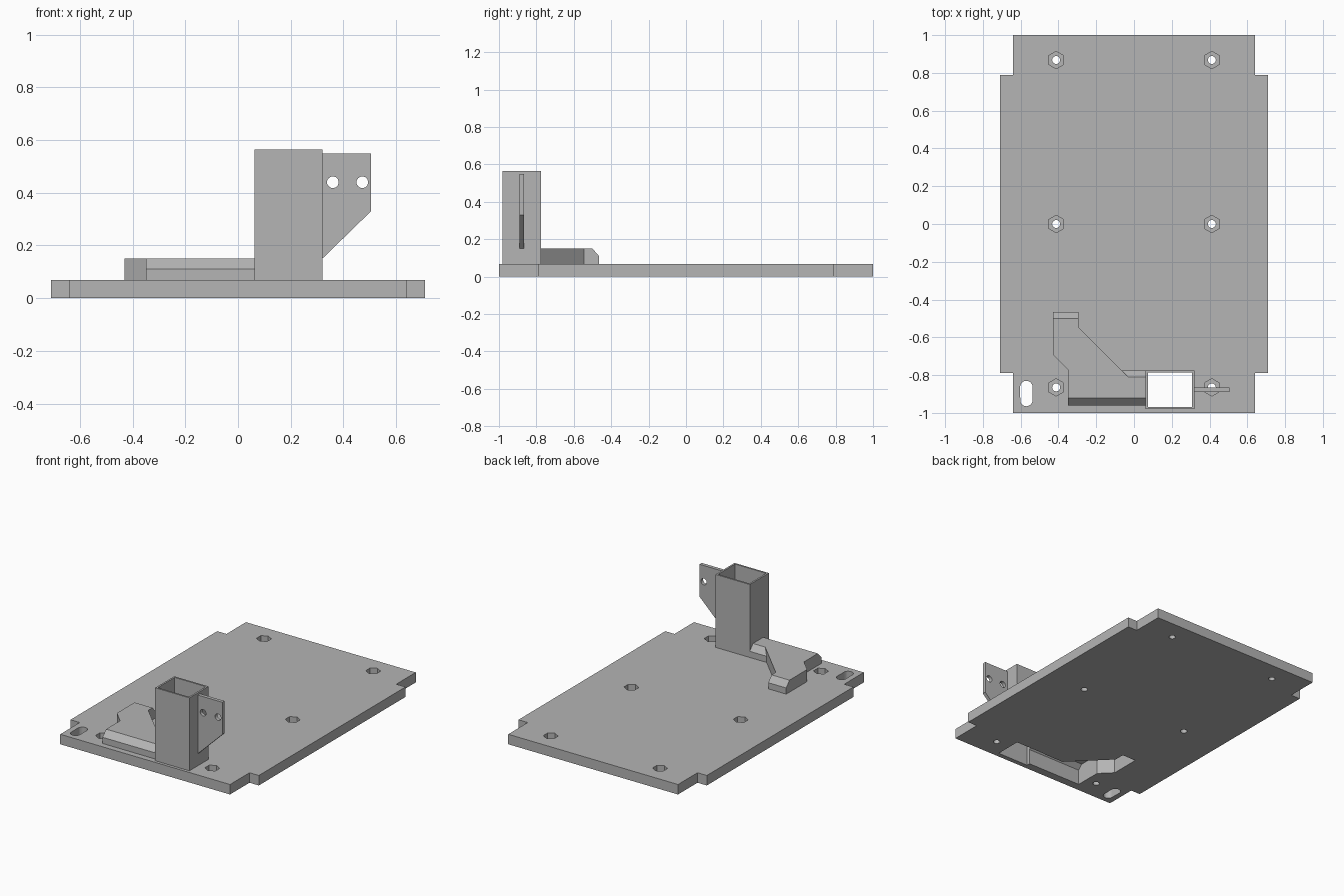
import bpy, bmesh
from math import cos, sin, pi
from mathutils import Vector

if "Cube" in bpy.data.objects:
    bpy.data.objects.remove(bpy.data.objects["Cube"], do_unlink=True)

grey = bpy.data.materials.new("plain_grey")
grey.use_nodes = True
grey.diffuse_color = (0.46, 0.46, 0.46, 1)
grey.node_tree.nodes["Principled BSDF"].inputs["Base Color"].default_value = grey.diffuse_color

PLACE = {"x": lambda a, b, h: (h, a, b),
         "y": lambda a, b, h: (a, h, b),
         "z": lambda a, b, h: (a, b, h)}


def prism(name, outline, axis, lo, hi):
    """Extrude a flat outline along an axis from lo to hi."""
    bm = bmesh.new()
    face = bm.faces.new([bm.verts.new(PLACE[axis](a, b, lo)) for a, b in outline])
    ext = bmesh.ops.extrude_face_region(bm, geom=[face])
    moved = [v for v in ext["geom"] if isinstance(v, bmesh.types.BMVert)]
    bmesh.ops.translate(bm, verts=moved, vec=Vector(PLACE[axis](0, 0, hi - lo)))
    bmesh.ops.recalc_face_normals(bm, faces=bm.faces)
    mesh = bpy.data.meshes.new(name)
    bm.to_mesh(mesh)
    bm.free()
    mesh.materials.append(grey)
    obj = bpy.data.objects.new(name, mesh)
    bpy.context.collection.objects.link(obj)
    return obj


def ring(cx, cy, r, sides, start=0.0):
    return [(cx + r * cos(start + 2 * pi * i / sides),
             cy + r * sin(start + 2 * pi * i / sides)) for i in range(sides)]


def rect(x0, x1, y0, y1):
    return [(x0, y0), (x1, y0), (x1, y1), (x0, y1)]


def combine(obj, others, operation):
    for other in others:
        mod = obj.modifiers.new("bool", "BOOLEAN")
        mod.operation, mod.solver, mod.object = operation, "EXACT", other
        bpy.context.view_layer.objects.active = obj
        bpy.ops.object.modifier_apply(modifier=mod.name)


def duct_parts(name, t, z0, x_end):
    """Run, diagonal and end of the duct, shrunk by wall thickness t."""
    k = 0.41 * t
    low, top = 0.11 - k, 0.15 - t
    run = [(-.96 + t, z0), (-.96 + t, low), (-.92 + k, top),
           (-.81 - k, top), (-.775 - t, low), (-.775 - t, z0)]
    bend = [(-.43 + t, -.52), (-.43 + t, -.69 + k), (-.35 + t, -.77 + k),
            (-.35 + t, -.85), (.01 - 1.41 * t, -.85),
            (-.295 - t, -.545 - k), (-.295 - t, -.52)]
    end = [(-.6, z0), (-.465 - t, z0), (-.465 - t, low), (-.5 - k, top), (-.6, top)]
    return [prism(name, run, "x", -.35 + t, x_end),
            prism(name + "_bend", bend, "z", z0, top),
            prism(name + "_end", end, "x", -.43 + t, -.295 - t)]


# Base plate with notched corners
quarter = [(.71, .79), (.64, .79), (.64, 1)]
outline = (quarter + [(-x, y) for x, y in reversed(quarter)]
           + [(-x, -y) for x, y in quarter] + [(x, -y) for x, y in reversed(quarter)])
plate = prism("base_plate", outline, "z", 0, .068)

# Duct and square tower
duct, bend, end = duct_parts("duct", 0, .06, .067)
combine(duct, [bend, end], "UNION")
tower = prism("tower", rect(.062, .32, -.98, -.775), "z", .06, .565)

# Bolt fin on the tower
fin = prism("bolt_fin", [(.315, .145), (.505, .33), (.505, .55), (.315, .55)], "y", -.89, -.866)

# Cutters: duct hollow, tower well, bolt holes, nut pockets and slot
cavity = duct_parts("duct_hollow", .016, -.05, .1)
well = prism("tower_well", rect(.074, .308, -.968, -.787), "z", -.1, .7)
bolts, nuts = [], []
for x in (-.412, .412):
    for y in (-.865, 0, .868):
        bolts.append(prism("bolt_hole", ring(x, y, .021, 24), "z", -.05, .1))
        nuts.append(prism("nut_pocket", ring(x, y, .046, 6, pi / 2), "z", .03, .1))
slot_arc = ring(0, 0, .033, 24)
slot_outline = [(-.57 + x, (-.863 if i <= 12 else -.932) + y) for i, (x, y) in enumerate(slot_arc)]
slot = prism("slot", slot_outline, "z", -.05, .1)
fin_holes = [prism("fin_hole", ring(x, .44, .022, 24), "y", -1, -.8) for x in (.36, .472)]

combine(plate, cavity + [well, slot] + bolts + nuts, "DIFFERENCE")
combine(duct, cavity, "DIFFERENCE")
combine(tower, [well] + cavity, "DIFFERENCE")
combine(fin, fin_holes, "DIFFERENCE")

# Remove the helpers
for helper in cavity + [well, slot, bend, end] + bolts + nuts + fin_holes:
    bpy.data.objects.remove(helper, do_unlink=True)
